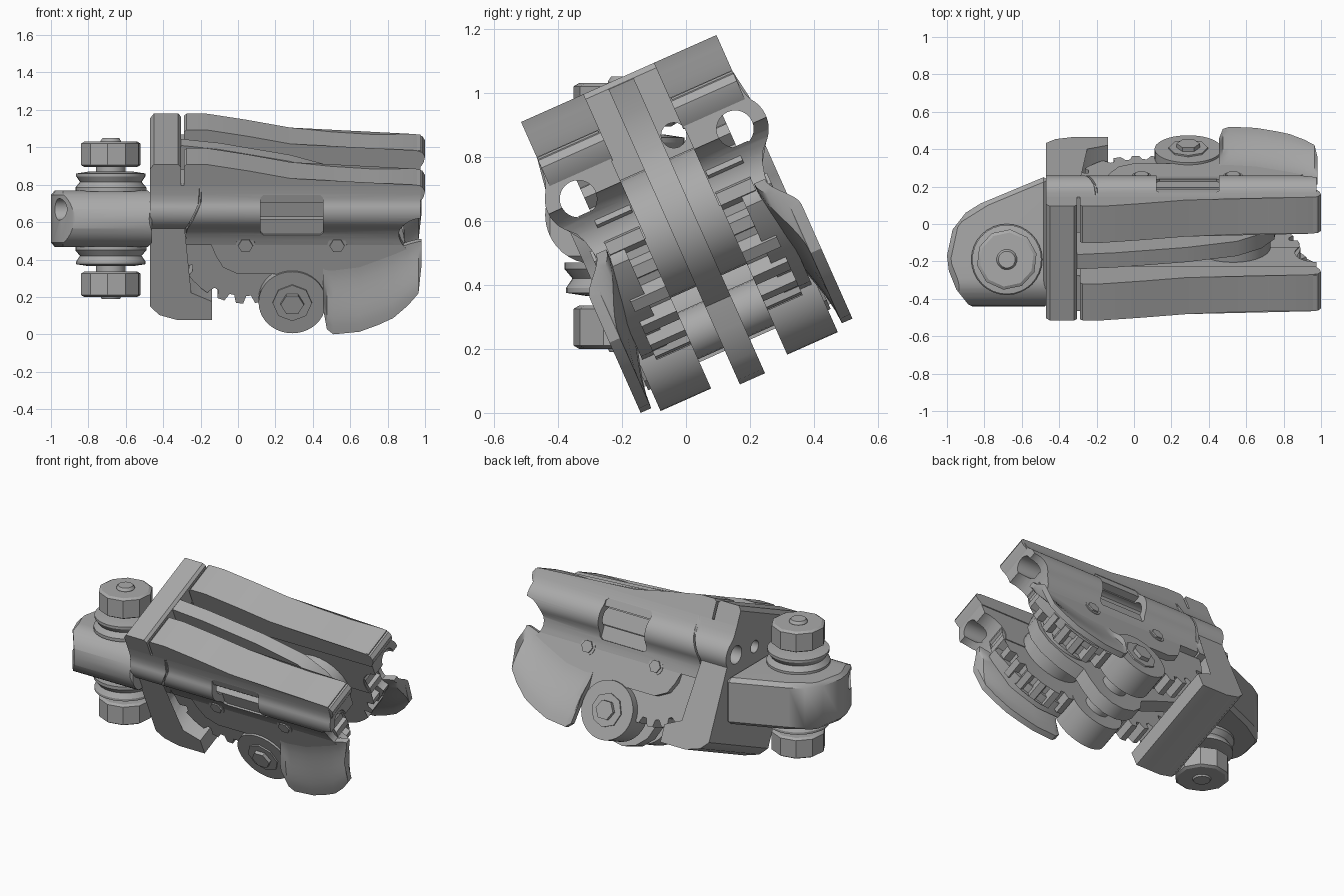
import bpy, bmesh, math
from mathutils import Matrix

cube = bpy.data.objects.get("Cube")
if cube:
    bpy.data.objects.remove(cube)

grey = bpy.data.materials.new("Machined grey")
grey.use_nodes = True
grey.diffuse_color = (0.4, 0.4, 0.4, 1)
grey.node_tree.nodes["Principled BSDF"].inputs["Base Color"].default_value = (0.4, 0.4, 0.4, 1)

# The hinge leans back about x; the clamp tab and its bolt stay upright.
LEAN = Matrix.Translation((0, -0.01, 0.595)) @ Matrix.Rotation(math.radians(24), 4, 'X')
UPRIGHT = Matrix.Identity(4)
parts = []


def clamp(t):
    return max(0.0, min(1.0, t))


def finish(name, bm, frame=LEAN, keep=True):
    bmesh.ops.recalc_face_normals(bm, faces=bm.faces)
    mesh = bpy.data.meshes.new(name)
    bm.to_mesh(mesh)
    bm.free()
    mesh.materials.append(grey)
    obj = bpy.data.objects.new(name, mesh)
    bpy.context.collection.objects.link(obj)
    obj.matrix_world = frame
    if keep:
        parts.append(obj)
    return obj


def prism(name, points, lo, hi, place, frame=LEAN, keep=True):
    """Close a 2D outline between two depths; place maps (a, b, depth) to 3D."""
    bm = bmesh.new()
    rings = [[bm.verts.new(place(a, b, d)) for a, b in points] for d in (lo, hi)]
    caps = [bm.faces.new(r) for r in rings]
    n = len(points)
    for i in range(n):
        j = (i + 1) % n
        bm.faces.new((rings[0][i], rings[0][j], rings[1][j], rings[1][i]))
    bmesh.ops.triangulate(bm, faces=caps)
    return finish(name, bm, frame, keep)


def across(x, w, v):
    return (x, v, w)


def along(v, w, x):
    return (x, v, w)


def upright(x, y, z):
    return (x, y, z)


def circle(a, b, r, n=32, turn=0.0):
    return [(a + r * math.cos(turn + math.tau * i / n),
             b + r * math.sin(turn + math.tau * i / n)) for i in range(n)]


def apply_all(obj):
    bpy.context.view_layer.update()
    bpy.context.view_layer.objects.active = obj
    for mod in list(obj.modifiers):
        bpy.ops.object.modifier_apply(modifier=mod.name)


def cut(obj, cutters, operation='DIFFERENCE'):
    for tool in cutters:
        mod = obj.modifiers.new("Cut", 'BOOLEAN')
        mod.operation, mod.object = operation, tool
    apply_all(obj)


# Cutters: pin bores, sight windows, end scoop, small base bores, tab rounding
helpers = []


def cutter(*args):
    obj = prism(*args, keep=False)
    obj.hide_render = True
    helpers.append(obj)
    return obj


bores = {s: cutter("bore_cutter", circle(s * 0.268, 0.2, 0.058), -1.2, 1.2, along) for s in (-1, 1)}
windows = {s: cutter("window_cutter", [(0.12, 0.08), (0.135, 0.065), (0.44, 0.065), (0.455, 0.08),
                                       (0.455, 0.3), (0.44, 0.315), (0.135, 0.315), (0.12, 0.3)],
                     s * 0.29, s * 0.5, across) for s in (-1, 1)}
scoop = cutter("scoop_cutter", circle(0.985, 0.07, 0.125), -0.6, 0.6, across)
small_bores = [cutter("small_bore_cutter", circle(v, w, 0.04, 16), -0.6, -0.1, along)
               for v, w in ((0.085, 0.26), (-0.085, -0.14))]
nose = [(-0.29 - 0.15 * math.sin(math.pi * i / 18), 0.618 + 0.152 * math.cos(math.pi * i / 18))
        for i in range(19)]
tab_round = cutter("tab_round_cutter", nose + [(0.4, 0.466), (0.4, 0.77)], -1.2, 0, along, UPRIGHT)

# Base block with curved foot
base = prism("base_block", [(-0.47, 0.465), (-0.45, 0.492), (-0.32, 0.492), (-0.305, 0.475),
                            (-0.305, 0.1), (-0.335, 0.02), (-0.36, -0.06), (-0.355, -0.12),
                            (-0.32, -0.2), (-0.25, -0.26), (-0.14, -0.31), (-0.14, -0.42),
                            (-0.32, -0.42), (-0.42, -0.39), (-0.47, -0.34)], -0.334, 0.334, across)
cut(base, list(bores.values()) + small_bores)


def tube_section(s):
    """Pin tube blending into the side wall."""
    arc = [(0.268 + 0.105 * math.cos(math.radians(a)), 0.2 + 0.105 * math.sin(math.radians(a)))
           for a in range(38, -53, -7)]
    pts = [(0.125, 0.37), (0.334, 0.37), (0.336, 0.32), (0.342, 0.285)] + arc
    pts += [(0.317, 0.1), (0.304, 0.07), (0.295, 0.035), (0.29, 0.0), (0.125, 0.0)]
    return [(s * v, w) for v, w in pts]


def seam(w):
    return -0.2 - 0.085 * clamp((0.28 - w) / 0.18)


def gear(x, r=0.36, drop=0.045, teeth=22):
    """Toothed outline around one of the pins."""
    pts = []
    for i in range(teeth):
        for f, d in ((0.0, 0.0), (0.38, 0.0), (0.55, drop), (0.83, drop)):
            a = math.tau * (i + f) / teeth
            pts.append((x + (r - d) * math.cos(a), (r - d) * math.sin(a)))
    return pts


cover = [(-0.2, 0.15), (-0.13, 0.06), (-0.12, -0.06), (-0.08, -0.13), (0.0, -0.17), (0.2, -0.17),
         (0.46, -0.2), (0.47, -0.34), (0.62, -0.33), (0.8, -0.22), (0.9, -0.08),
         (0.94, 0.0), (0.94, 0.15)]
arm = [(-0.29, 0.478), (-0.275, 0.492), (-0.17, 0.492), (0.05, 0.455), (0.28, 0.41), (0.5, 0.385),
       (0.72, 0.37), (0.95, 0.372), (0.985, 0.36), (1.0, 0.335), (0.992, 0.3), (0.97, 0.265),
       (-0.29, 0.265)]
jaw_edge = [(0.455, -0.34), (0.475, -0.46), (0.51, -0.49), (0.65, -0.475), (0.75, -0.435),
            (0.83, -0.395), (0.91, -0.32), (0.965, -0.25), (0.98, -0.1)]


def jaw(name, s, rows=9):
    """Flared cheek sweeping outward toward its lower rim."""
    bm = bmesh.new()
    sheets = []
    for inset in (0.0, 0.036):
        grid = []
        for x, bottom in jaw_edge:
            top = -0.12 + 0.14 * clamp((x - 0.6) / 0.35)
            col = []
            for r in range(rows):
                t = r / (rows - 1)
                flare = t * t * (3 - 2 * t)
                col.append(bm.verts.new((x, s * (0.288 + 0.074 * flare - inset),
                                         top + (bottom - top) * t)))
            grid.append(col)
        for a, b in zip(grid, grid[1:]):
            for r in range(rows - 1):
                bm.faces.new((a[r], a[r + 1], b[r + 1], b[r]))
        sheets.append([c[0] for c in grid] + grid[-1][1:] + [c[-1] for c in grid[-2::-1]]
                      + grid[0][-2:0:-1])
    outer, inner = sheets
    for i in range(len(outer)):
        j = (i + 1) % len(outer)
        bm.faces.new((outer[i], outer[j], inner[j], inner[i]))
    finish(name, bm)


for s, side in ((-1, "right"), (1, "left")):
    # Tube on the base, then the matching tube along the moving body
    stub = prism(side + "_base_tube", tube_section(s), 0, 1,
                 lambda v, w, d: (seam(w) - 0.006 if d else -0.47, v, w))
    cut(stub, [bores[s]])
    tube = prism(side + "_body_tube", tube_section(s), 0, 1,
                 lambda v, w, d: (0.975 if d else seam(w) + 0.006, v, w))
    cut(tube, [bores[s], windows[s], scoop])
    prism(side + "_arm", arm, s * 0.12, s * 0.334, across)
    plate = prism(side + "_cover", cover, s * 0.2, s * 0.29, across)
    cut(plate, [scoop])
    jaw(side + "_jaw", s)
    # Lower pivot boss with screw
    prism(side + "_boss", circle(0.29, -0.33, 0.18, 40), s * 0.13, s * 0.303, across)
    prism(side + "_screw_washer", circle(0.29, -0.33, 0.105, 8), s * 0.3, s * 0.312, across)
    prism(side + "_screw_head", circle(0.29, -0.33, 0.062, 6), s * 0.3, s * 0.335, across)
    # Gear, roller and pin around each hinge axis
    for x in (0.04, 0.53):
        prism(side + "_gear", gear(x), s * 0.13, s * 0.25, across)
        prism(side + "_roller", circle(x, 0.0, 0.2, 28), s * 0.043, s * 0.13, across)
        prism(side + "_pin_rim", circle(x, 0.0, 0.052, 20), s * 0.1, s * 0.294, across)
        prism(side + "_pin_head", circle(x, 0.0, 0.04, 6), s * 0.1, s * 0.303, across)

# Centre plate and lower axle
prism("centre_plate", [(-0.32, 0.475), (-0.1, 0.45), (0.28, 0.38), (0.55, 0.3), (0.68, 0.2),
                       (0.75, 0.08), (0.76, -0.03), (0.72, -0.13), (0.62, -0.22), (0.5, -0.27),
                       (0.48, -0.36), (0.44, -0.46), (0.37, -0.52), (0.29, -0.535), (0.2, -0.51),
                       (0.13, -0.45), (0.09, -0.36), (-0.1, -0.27), (-0.37, -0.15)],
      -0.043, 0.043, across)
prism("axle", circle(0.29, -0.33, 0.08, 20), -0.2, 0.2, across)

# Clamp tab with chamfered rim and rounded front
tab = prism("clamp_tab", [(-0.46, -0.45), (-0.87, -0.45), (-0.95, -0.35), (-0.99, -0.25),
                          (-1.0, -0.17), (-0.97, -0.03), (-0.9, 0.06), (-0.82, 0.11),
                          (-0.46, 0.26)], 0.465, 0.771, upright, UPRIGHT)
chamfer = tab.modifiers.new("Chamfer", 'BEVEL')
chamfer.width, chamfer.segments, chamfer.limit_method = 0.025, 1, 'ANGLE'
apply_all(tab)
cut(tab, [tab_round], 'INTERSECT')
cut(tab, [bores[-1]])


# Turned bolt stack
def turned(name, profile, sides=32):
    bm = bmesh.new()
    rings = [[bm.verts.new((x, y, z)) for x, y in circle(-0.68, -0.19, r, sides, 0.2)]
             for r, z in profile]
    for a, b in zip(rings, rings[1:]):
        for i in range(sides):
            j = (i + 1) % sides
            bm.faces.new((a[i], a[j], b[j], b[i]))
    bm.faces.new(rings[0])
    bm.faces.new(rings[-1])
    return finish(name, bm, UPRIGHT)


turned("bolt_shaft", [(0.05, 0.19), (0.055, 0.2), (0.055, 0.3), (0.08, 0.3), (0.08, 0.95),
                      (0.055, 0.95), (0.055, 1.035), (0.045, 1.05)], 16)
for name, z in (("lower", 0.2), ("upper", 0.895)):
    turned(name + "_nut", [(0.145, z), (0.162, z + 0.01), (0.162, z + 0.125), (0.145, z + 0.135)], 10)
for name, z, d in (("lower", 0.47, -1), ("upper", 0.765, 1)):
    turned(name + "_grooved_washer", [(0.19, z), (0.19, z + d * 0.02), (0.165, z + d * 0.05),
                                      (0.185, z + d * 0.08), (0.185, z + d * 0.095),
                                      (0.12, z + d * 0.105)])

for helper in helpers:
    bpy.data.objects.remove(helper)
bpy.ops.object.select_all(action='DESELECT')
for obj in parts:
    obj.select_set(True)
bpy.context.view_layer.objects.active = parts[0]
bpy.ops.object.shade_smooth_by_angle(angle=math.radians(30))
